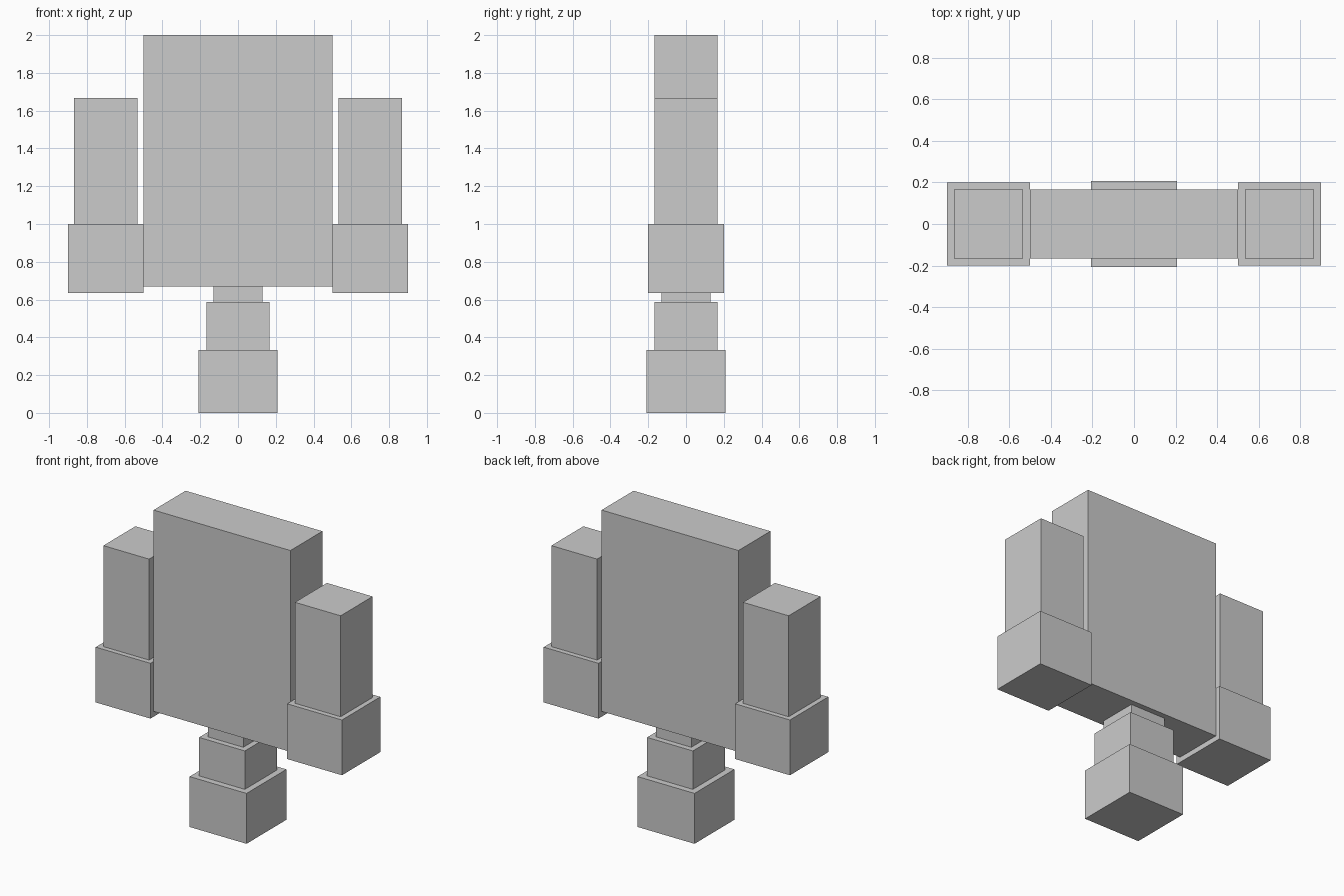
import bpy

if "Cube" in bpy.data.objects:
    bpy.data.objects.remove(bpy.data.objects["Cube"])


def box(name, cx, half_x, half_y, z0, z1):
    """Axis-aligned block centred on y = 0, spanning z0 to z1."""
    bpy.ops.mesh.primitive_cube_add(size=1, location=(cx, 0, (z0 + z1) / 2))
    ob = bpy.context.object
    ob.name = name
    ob.scale = (2 * half_x, 2 * half_y, z1 - z0)
    bpy.ops.object.transform_apply(location=False, rotation=False, scale=True)
    return ob


# Main body slab
box("body", 0, 0.5, 0.167, 0.67, 2.0)

# Side arms, each ending in a wider cuff that wraps the lower part
for side, sx in (("left", -1), ("right", 1)):
    box(side + "_arm", sx * 0.7, 0.167, 0.167, 0.667, 1.667)
    box(side + "_cuff", sx * 0.7, 0.2, 0.2, 0.635, 1.0)

# Central stepped column under the body
for name, half, z0, z1 in (
    ("foot", 0.208, 0.0, 0.333),
    ("lower_leg", 0.167, 0.333, 0.587),
    ("upper_leg", 0.13, 0.587, 0.67),
):
    box(name, 0, half, half, z0, z1)
